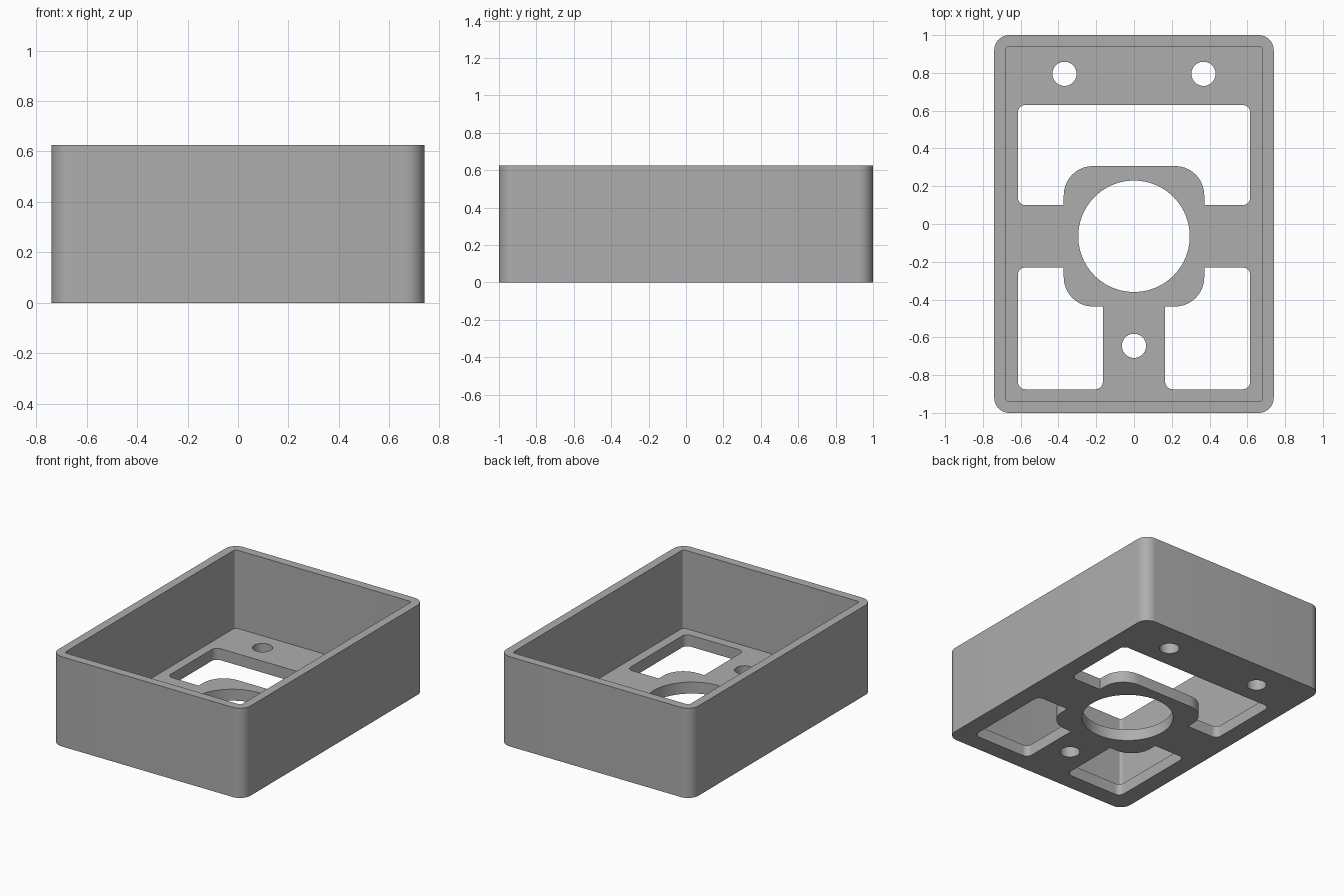
import bpy, bmesh, math

if "Cube" in bpy.data.objects:
    bpy.data.objects.remove(bpy.data.objects["Cube"])

HEIGHT, FLOOR = 0.625, 0.08
HUB_Y = -0.065

grey = bpy.data.materials.new("plain grey")
grey.use_nodes = True
colour = (0.42, 0.42, 0.42, 1)
grey.diffuse_color = colour
grey.node_tree.nodes["Principled BSDF"].inputs["Base Color"].default_value = colour


def prism(name, points, z0, z1):
    """Extrude a closed outline from z0 to z1."""
    bm = bmesh.new()
    base = bm.faces.new([bm.verts.new((x, y, z0)) for x, y in points])
    top = bmesh.ops.extrude_face_region(bm, geom=[base])["geom"]
    verts = [v for v in top if isinstance(v, bmesh.types.BMVert)]
    bmesh.ops.translate(bm, verts=verts, vec=(0, 0, z1 - z0))
    bmesh.ops.recalc_face_normals(bm, faces=bm.faces)
    mesh = bpy.data.meshes.new(name)
    bm.to_mesh(mesh)
    bm.free()
    mesh.materials.append(grey)
    obj = bpy.data.objects.new(name, mesh)
    bpy.context.collection.objects.link(obj)
    return obj


def rounded(x0, x1, y0, y1, r, steps=10):
    """Outline of a rectangle with rounded corners."""
    corners = [(x1 - r, y1 - r), (x0 + r, y1 - r), (x0 + r, y0 + r), (x1 - r, y0 + r)]
    outline = []
    for i, (cx, cy) in enumerate(corners):
        for k in range(steps + 1):
            a = math.pi / 2 * (i + k / steps)
            outline.append((cx + r * math.cos(a), cy + r * math.sin(a)))
    return outline


def circle(cx, cy, r, n):
    return [(cx + r * math.cos(math.tau * i / n), cy + r * math.sin(math.tau * i / n))
            for i in range(n)]


def cut(target, cutter):
    """Subtract the cutter, then discard it."""
    bpy.context.view_layer.objects.active = target
    mod = target.modifiers.new("cut", 'BOOLEAN')
    mod.operation, mod.solver, mod.object = 'DIFFERENCE', 'EXACT', cutter
    bpy.ops.object.modifier_apply(modifier=mod.name)
    bpy.data.objects.remove(cutter)


# Open box with rounded corners
box = prism("open_box", rounded(-0.74, 0.74, -1, 1, 0.08), 0, HEIGHT)
cut(box, prism("cavity", rounded(-0.68, 0.68, -0.94, 0.94, 0.02), FLOOR, 1))

# Floor windows, each leaving the central hub standing
windows = [(-0.615, 0.615, 0.10, 0.63),
           (0.165, 0.615, -0.875, -0.23),
           (-0.615, -0.165, -0.875, -0.23)]
for x0, x1, y0, y1 in windows:
    window = prism("window", rounded(x0, x1, y0, y1, 0.04), -0.1, 0.2)
    hub = rounded(-0.372, 0.372, HUB_Y - 0.372, HUB_Y + 0.372, 0.155)
    cut(window, prism("hub", hub, -0.2, 0.3))
    cut(box, window)

# Round hub opening and three screw holes
cut(box, prism("hub_opening", circle(0, HUB_Y, 0.295, 96), -0.1, 0.2))
for x, y in [(-0.368, 0.795), (0.368, 0.795), (0, -0.645)]:
    cut(box, prism("screw_hole", circle(x, y, 0.064, 40), -0.1, 0.2))

# Smooth rounded walls, crisp edges
bpy.ops.object.select_all(action='DESELECT')
box.select_set(True)
bpy.context.view_layer.objects.active = box
bpy.ops.object.shade_smooth_by_angle(angle=math.radians(30))
